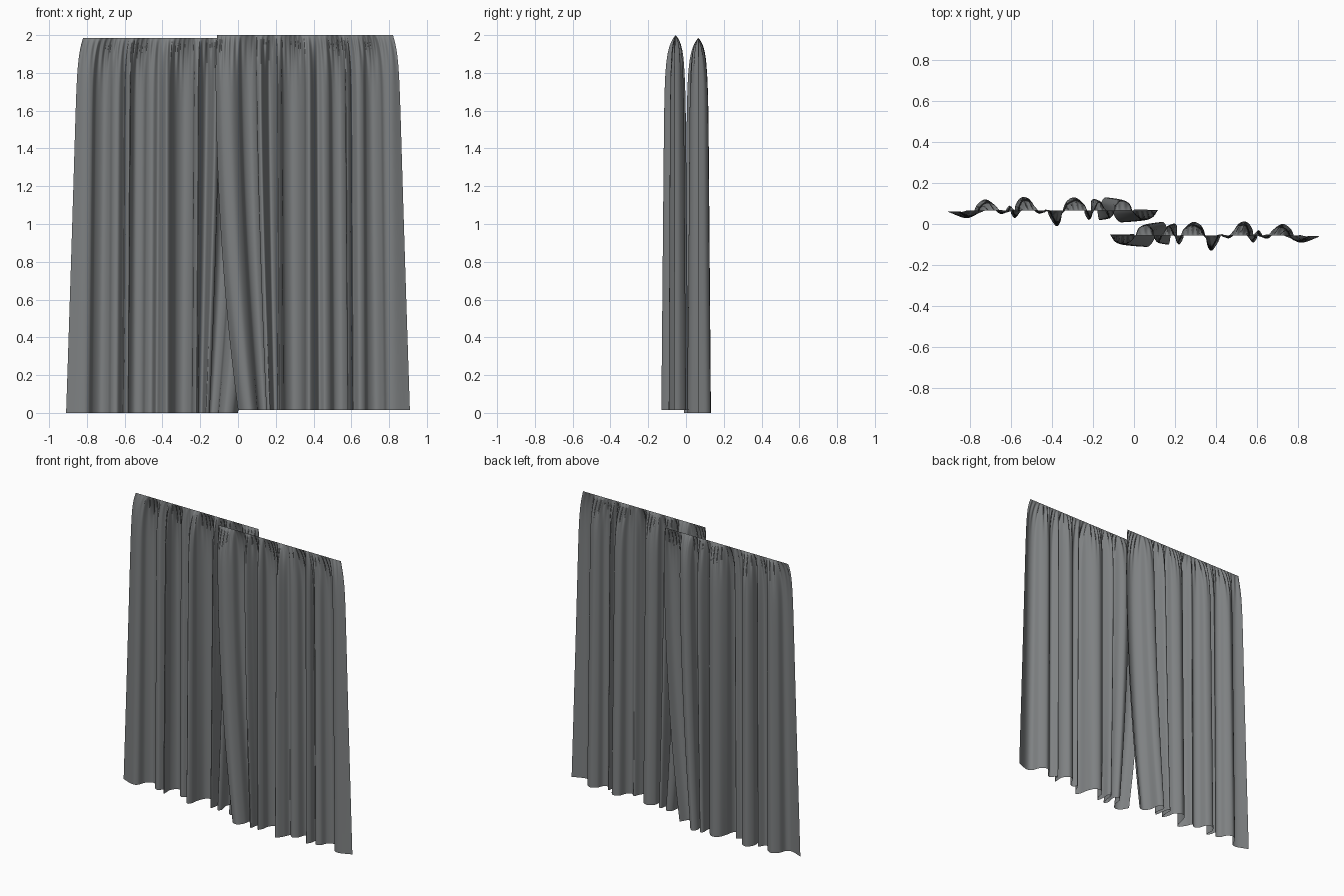
import bpy
import bmesh
from math import sin, exp, pi
from mathutils import Vector

cube = bpy.data.objects.get("Cube")
if cube:
    bpy.data.objects.remove(cube, do_unlink=True)

HEIGHT = 2.0      # top edge of the front panel
DROP = 1.985      # length of cloth
ROWS = 48
STEPS = 12        # samples between fold points
MID_Y = -0.055    # line of the gathered top edge

# Fold points in hundredths: x in the upper cloth, x at the hem, y at the hem
FOLDS = [
    (-12, 0, -5), (-9, 3, -10), (-4, 7, -11), (0, 10, -7), (2, 11, -1),
    (6, 14, 1), (9, 16, -2), (10, 15, -8), (12, 17, -10), (14, 18, -5),
    (16, 19, 0), (18, 21, -1), (20, 21, -6), (21, 22, -10), (23, 24, -7),
    (24, 25, -2), (28, 29, 1), (32, 33, -1), (35, 35, -6), (36, 36, -11),
    (38, 38, -13), (40, 41, -9), (42, 43, -5), (45, 46, -7), (48, 49, -5),
    (50, 51, 0), (54, 55, 1), (56, 58, -3), (57, 58, -9), (59, 60, -7),
    (60, 61, -3), (63, 64, -7), (66, 67, -6), (68, 69, -2), (71, 73, 0),
    (75, 77, -3), (77, 79, -8), (81, 83, -9), (85, 91, -6),
]


def smooth_path(points, steps):
    """Catmull-Rom curve through the points."""
    pts = [Vector(p) / 100 for p in points]
    pts = [2 * pts[0] - pts[1]] + pts + [2 * pts[-1] - pts[-2]]
    path = []
    for a, b, c, d in zip(pts, pts[1:], pts[2:], pts[3:]):
        for k in range(steps):
            t = k / steps
            path.append(0.5 * (2 * b + (c - a) * t
                               + (2 * a - 5 * b + 4 * c - d) * t ** 2
                               + (3 * b - a - 3 * c + d) * t ** 3))
    path.append(pts[-2])
    return path


def cloth_point(fold, down):
    """Point on the cloth; down runs from 0 at the top to 1 at the hem."""
    x_upper, x_hem, y_hem = fold
    drop = down * DROP
    # Folds open quickly below the gathered edge, then slowly to the hem
    quick = 1 - exp(-drop / 0.09)
    depth = 0.76 * quick + 0.24 * down
    across = (x_upper + 0.12) / 0.97
    x_top = -0.11 + 0.93 * across
    # The free inner edge swings out only near the hem
    lean = down ** (2.2 - 1.1 * min(1, across * 2))
    x = x_top + (x_upper - x_top) * quick + (x_hem - x_upper) * lean
    y = MID_Y + (y_hem - MID_Y) * depth
    # Fine gathers just under the top edge
    bump = (drop / 0.05) * exp(1 - drop / 0.05)
    wave = sin(36 * 2 * pi * across + 2 * sin(17 * across))
    y += 0.007 * bump * wave * (0.7 + 0.3 * sin(31 * across))
    return Vector((x, y, HEIGHT - drop))


def curtain_panel(name, material, mirrored=False, offset=(0, 0, 0)):
    path = smooth_path(FOLDS, STEPS)
    bm = bmesh.new()
    rows = []
    for j in range(ROWS + 1):
        down = (j / ROWS) ** 1.7     # closer rows near the gathers
        row = []
        for fold in path:
            p = cloth_point(fold, down)
            if mirrored:
                p.x = -p.x
            row.append(bm.verts.new(p + Vector(offset)))
        rows.append(row)
    for upper, lower in zip(rows, rows[1:]):
        for i in range(len(path) - 1):
            quad = [upper[i], lower[i], lower[i + 1], upper[i + 1]]
            bm.faces.new(quad[::-1] if mirrored else quad).smooth = True
    mesh = bpy.data.meshes.new(name)
    bm.to_mesh(mesh)
    bm.free()
    mesh.materials.append(material)
    obj = bpy.data.objects.new(name, mesh)
    bpy.context.collection.objects.link(obj)
    return obj


# Grey cloth
cloth = bpy.data.materials.new("grey_cloth")
cloth.use_nodes = True
colour = (0.21, 0.22, 0.225, 1)
cloth.diffuse_color = colour
cloth.node_tree.nodes["Principled BSDF"].inputs["Base Color"].default_value = colour

# Overlapping pair of panels, the rear one a mirror of the front one
curtain_panel("front_left_curtain", cloth)
curtain_panel("rear_right_curtain", cloth, mirrored=True, offset=(0, 0.12, -0.015))
